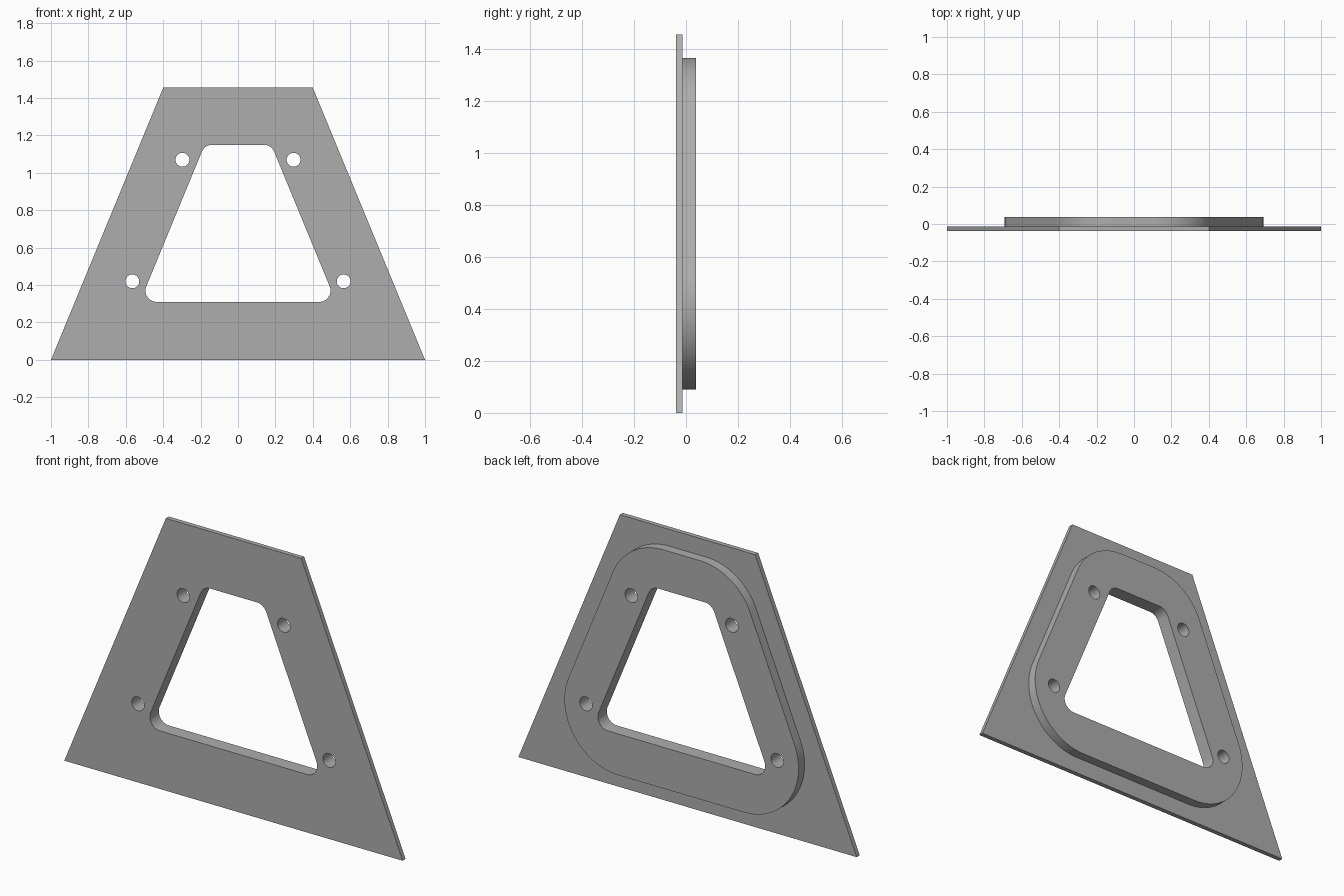
import bpy, bmesh, math
from mathutils import Vector

if "Cube" in bpy.data.objects:
    bpy.data.objects.remove(bpy.data.objects["Cube"])

grey = bpy.data.materials.new("plain grey")
grey.use_nodes = True
grey.diffuse_color = (0.42, 0.42, 0.42, 1)
grey.node_tree.nodes["Principled BSDF"].inputs["Base Color"].default_value = grey.diffuse_color

HEIGHT = 1.455
SIDE = Vector((HEIGHT, 0.6)).normalized()   # outward normal of the sloping sides


def arc(cx, cz, radius, start, end, steps):
    angles = [start + (end - start) * i / steps for i in range(steps + 1)]
    return [(cx + radius * math.cos(a), cz + radius * math.sin(a)) for a in angles]


def rounded_trapezoid(bottom, top, reach, radius, steps=16):
    """Symmetric trapezoid whose sides lie at distance reach along SIDE."""
    slope = math.atan2(SIDE.y, SIDE.x)
    right = []
    for cz, start, end in ((bottom + radius, -math.pi / 2, slope),
                           (top - radius, slope, math.pi / 2)):
        cx = (reach - radius - SIDE.y * cz) / SIDE.x
        right += arc(cx, cz, radius, start, end, steps)
    return right + [(-x, z) for x, z in reversed(right)]


def circle(cx, cz, radius, steps=32):
    return arc(cx, cz, radius, 0, 2 * math.pi, steps)[:-1]


def slab(name, loops, front, back):
    """Fill the first loop, leave the others open, and give it thickness along y."""
    curve = bpy.data.curves.new(name, "CURVE")
    curve.dimensions = "2D"
    curve.fill_mode = "BOTH"
    curve.extrude = (back - front) / 2
    for loop in loops:
        spline = curve.splines.new("POLY")
        spline.points.add(len(loop) - 1)
        for point, (x, z) in zip(spline.points, loop):
            point.co = (x, z, 0, 1)
        spline.use_cyclic_u = True
    source = bpy.data.objects.new(name + "_outline", curve)
    bpy.context.collection.objects.link(source)
    bpy.context.view_layer.update()
    mesh = bpy.data.meshes.new_from_object(source)
    bpy.data.objects.remove(source)

    # Stand the slab upright and weld its rims
    bm = bmesh.new()
    bm.from_mesh(mesh)
    for v in bm.verts:
        x, z, depth = v.co
        v.co = (x, (front + back) / 2 - depth, z)
    bmesh.ops.remove_doubles(bm, verts=bm.verts, dist=0.0001)
    bmesh.ops.recalc_face_normals(bm, faces=bm.faces)
    bm.to_mesh(mesh)
    bm.free()
    mesh.name = name
    mesh.materials.clear()
    mesh.materials.append(grey)
    obj = bpy.data.objects.new(name, mesh)
    bpy.context.collection.objects.link(obj)
    bpy.ops.object.select_all(action="DESELECT")
    obj.select_set(True)
    bpy.context.view_layer.objects.active = obj
    bpy.ops.object.shade_smooth_by_angle(angle=math.radians(30))
    return obj


# Openings shared by both layers: central window and four bolt holes
window = rounded_trapezoid(0.31, 1.15, 0.603, 0.06)
holes = [circle(side * x, z, 0.037) for x, z in ((0.297, 1.07), (0.565, 0.42))
         for side in (-1, 1)]

# Thin front plate with sharp corners
plate = [(-1, 0), (1, 0), (0.4, HEIGHT), (-0.4, HEIGHT)]
slab("front_plate", [plate, window] + holes, -0.038, -0.013)

# Thicker rounded frame on the back
frame = rounded_trapezoid(0.09, 1.365, 0.82, 0.32, 24)
slab("back_frame", [frame, window] + holes, -0.013, 0.038)
